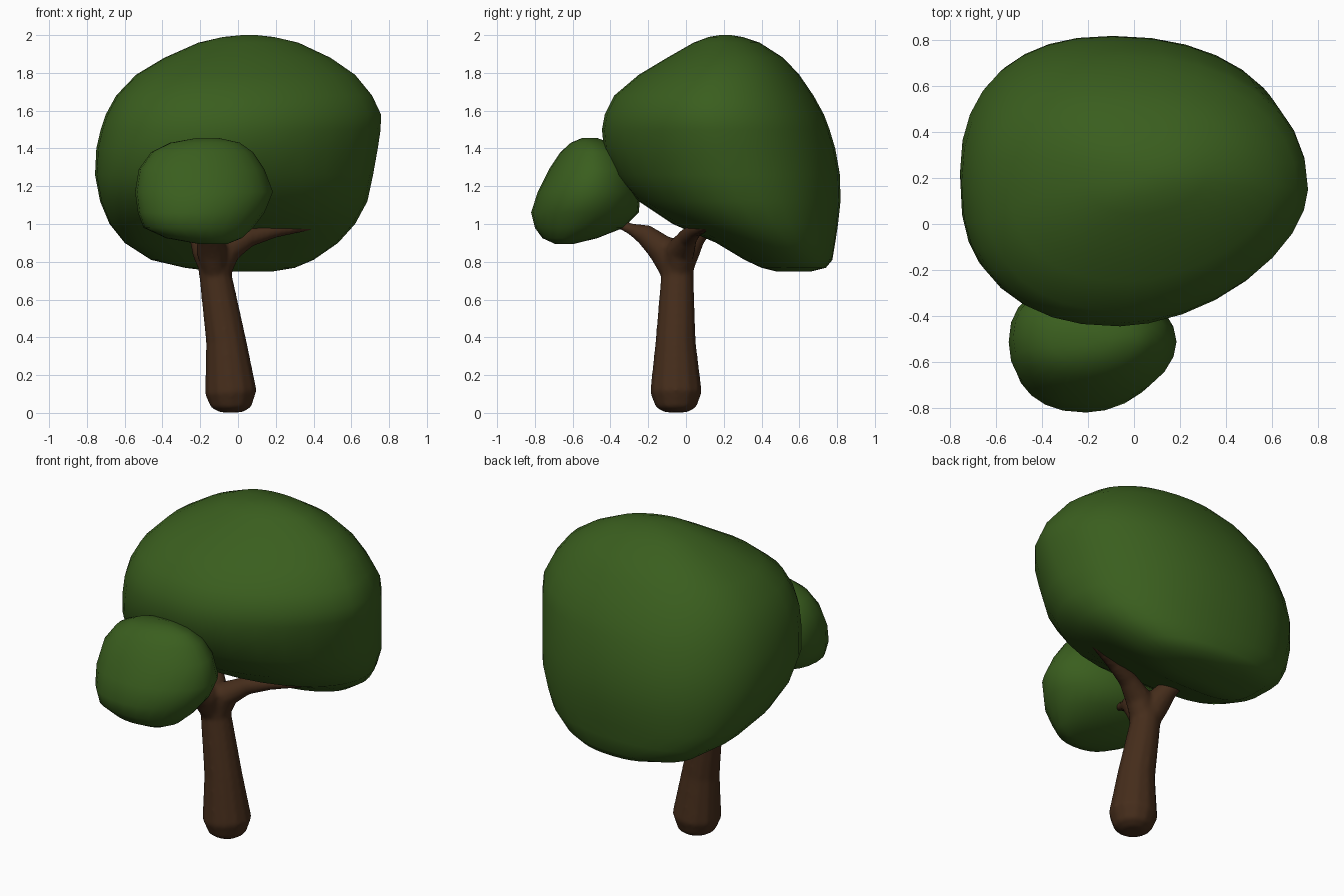
import bpy, bmesh, math
from mathutils import Vector

if "Cube" in bpy.data.objects:
    bpy.data.objects.remove(bpy.data.objects["Cube"])


def material(name, col):
    m = bpy.data.materials.new(name)
    m.diffuse_color = (*col, 1)
    m.use_nodes = True
    m.node_tree.nodes["Principled BSDF"].inputs["Base Color"].default_value = m.diffuse_color
    return m


GREEN = material("leaf green", (0.042, 0.112, 0.013))
BROWN = material("bark brown", (0.060, 0.026, 0.011))


def loft(bm, rings):
    """Skin closed rings of points and cap both ends with a fan."""
    loops = [[bm.verts.new(p) for p in r] for r in rings]
    n = len(loops[0])
    for a, b in zip(loops, loops[1:]):
        for i in range(n):
            j = (i + 1) % n
            bm.faces.new((a[i], a[j], b[j], b[i]))
    for lp in (loops[0], loops[-1]):
        c = bm.verts.new(sum((v.co for v in lp), Vector()) / n)
        for i in range(n):
            bm.faces.new((lp[i], lp[(i + 1) % n], c))


def finish(bm, name, mat):
    bmesh.ops.recalc_face_normals(bm, faces=bm.faces)
    me = bpy.data.meshes.new(name)
    bm.to_mesh(me)
    bm.free()
    me.materials.append(mat)
    for p in me.polygons:
        p.use_smooth = True
    ob = bpy.data.objects.new(name, me)
    bpy.context.collection.objects.link(ob)
    return ob


def crown(name, rows, power, shift, low=0.0, segs=32):
    """Rounded foliage: each row is z, left, right, front, back of a slice.
    power gives the squareness of the front/back left and front/back right."""
    rings = []
    for z, xl, xr, yf, yb in rows:
        cx = (xl + xr) / 2 + shift * (xr - xl)
        cy, ry = (yf + yb) / 2, (yb - yf) / 2
        f = low * min(1, max(0, (1.4 - z) / 0.5))   # fuller underside
        ring = []
        for i in range(segs):
            a = math.tau * i / segs
            c, s = math.cos(a), math.sin(a)
            n = power[(2 if c > 0 else 0) + (1 if s > 0 else 0)]
            if s < 0:
                n += f * (0.45 if c > 0 else 1.4)
            rx = xr - cx if c > 0 else cx - xl
            ring.append((cx + math.copysign(abs(c) ** (2 / n), c) * rx,
                         cy + math.copysign(abs(s) ** (2 / n), s) * ry, z))
        rings.append(ring)
    bm = bmesh.new()
    loft(bm, rings)
    return finish(bm, name, GREEN)


def limb(bm, path, sides=12):
    """Tapered tube along points given as x, y, z, radius."""
    pts = [Vector(p[:3]) for p in path]
    rings = []
    for k, p in enumerate(pts):
        d = (pts[min(k + 1, len(pts) - 1)] - pts[max(k - 1, 0)]).normalized()
        u = Vector((0, 1, 0)) if abs(d.y) < 0.9 else Vector((1, 0, 0))
        u = (u - d * u.dot(d)).normalized()
        w = d.cross(u)
        rings.append([p + path[k][3] * (u * math.cos(math.tau * i / sides)
                                        + w * math.sin(math.tau * i / sides))
                      for i in range(sides)])
    loft(bm, rings)


# Large leaning crown
crown("large_crown", [
    (0.748, -0.12, 0.18, 0.48, 0.66),
    (0.768, -0.28, 0.30, 0.40, 0.74),
    (0.81, -0.46, 0.40, 0.31, 0.775),
    (0.90, -0.60, 0.53, 0.16, 0.79),
    (1.00, -0.68, 0.62, -0.07, 0.805),
    (1.12, -0.73, 0.685, -0.25, 0.818),
    (1.26, -0.757, 0.715, -0.375, 0.815),
    (1.40, -0.75, 0.74, -0.435, 0.79),
    (1.50, -0.727, 0.755, -0.445, 0.76),
    (1.58, -0.70, 0.757, -0.43, 0.73),
    (1.68, -0.645, 0.71, -0.38, 0.675),
    (1.79, -0.54, 0.62, -0.25, 0.60),
    (1.88, -0.39, 0.49, -0.10, 0.515),
    (1.96, -0.21, 0.32, 0.04, 0.39),
    (1.99, -0.08, 0.19, 0.12, 0.30),
    (2.00, 0.02, 0.10, 0.18, 0.24)], (2.35, 2.3, 1.74, 2.15), -0.05, 1.0)

# Small crown at the front
crown("small_crown", [
    (0.893, -0.20, -0.06, -0.69, -0.60),
    (0.925, -0.38, 0.02, -0.76, -0.47),
    (0.98, -0.50, 0.08, -0.80, -0.33),
    (1.06, -0.53, 0.14, -0.82, -0.25),
    (1.17, -0.545, 0.185, -0.785, -0.24),
    (1.29, -0.525, 0.14, -0.725, -0.26),
    (1.38, -0.46, 0.08, -0.665, -0.32),
    (1.43, -0.36, 0.01, -0.61, -0.40),
    (1.455, -0.22, -0.10, -0.55, -0.47)], (2.3, 2.3, 1.9, 1.9), -0.02, 0, 24)

# Trunk with a rounded foot
wood = bmesh.new()
limb(wood, [
    (-0.037, -0.053, 0.003, 0.06), (-0.037, -0.053, 0.03, 0.108),
    (-0.038, -0.053, 0.11, 0.138), (-0.063, -0.055, 0.38, 0.107),
    (-0.118, -0.046, 0.72, 0.087), (-0.125, -0.05, 0.84, 0.097),
    (-0.13, -0.05, 0.90, 0.085), (-0.13, -0.05, 0.925, 0.04)])

# Three branches from the fork: front, right, back
limb(wood, [
    (-0.118, -0.05, 0.70, 0.06), (-0.14, -0.12, 0.865, 0.082),
    (-0.16, -0.22, 0.945, 0.057), (-0.19, -0.40, 1.02, 0.038)])
limb(wood, [
    (-0.115, -0.045, 0.70, 0.06), (-0.06, -0.03, 0.865, 0.078),
    (0.06, 0.01, 0.93, 0.052), (0.20, 0.05, 0.965, 0.037),
    (0.43, 0.13, 1.0, 0.025)])
limb(wood, [
    (-0.118, -0.045, 0.70, 0.06), (-0.16, -0.01, 0.85, 0.082),
    (-0.20, 0.045, 0.93, 0.06), (-0.235, 0.10, 0.99, 0.048)])
trunk = finish(wood, "trunk_and_branches", BROWN)

# Blend the limbs into one smooth fork
blend = trunk.modifiers.new("blend", 'REMESH')
blend.mode = 'VOXEL'
blend.voxel_size = 0.012
blend.use_smooth_shade = True
soften = trunk.modifiers.new("soften", 'SMOOTH')
soften.factor = 0.5
soften.iterations = 6
